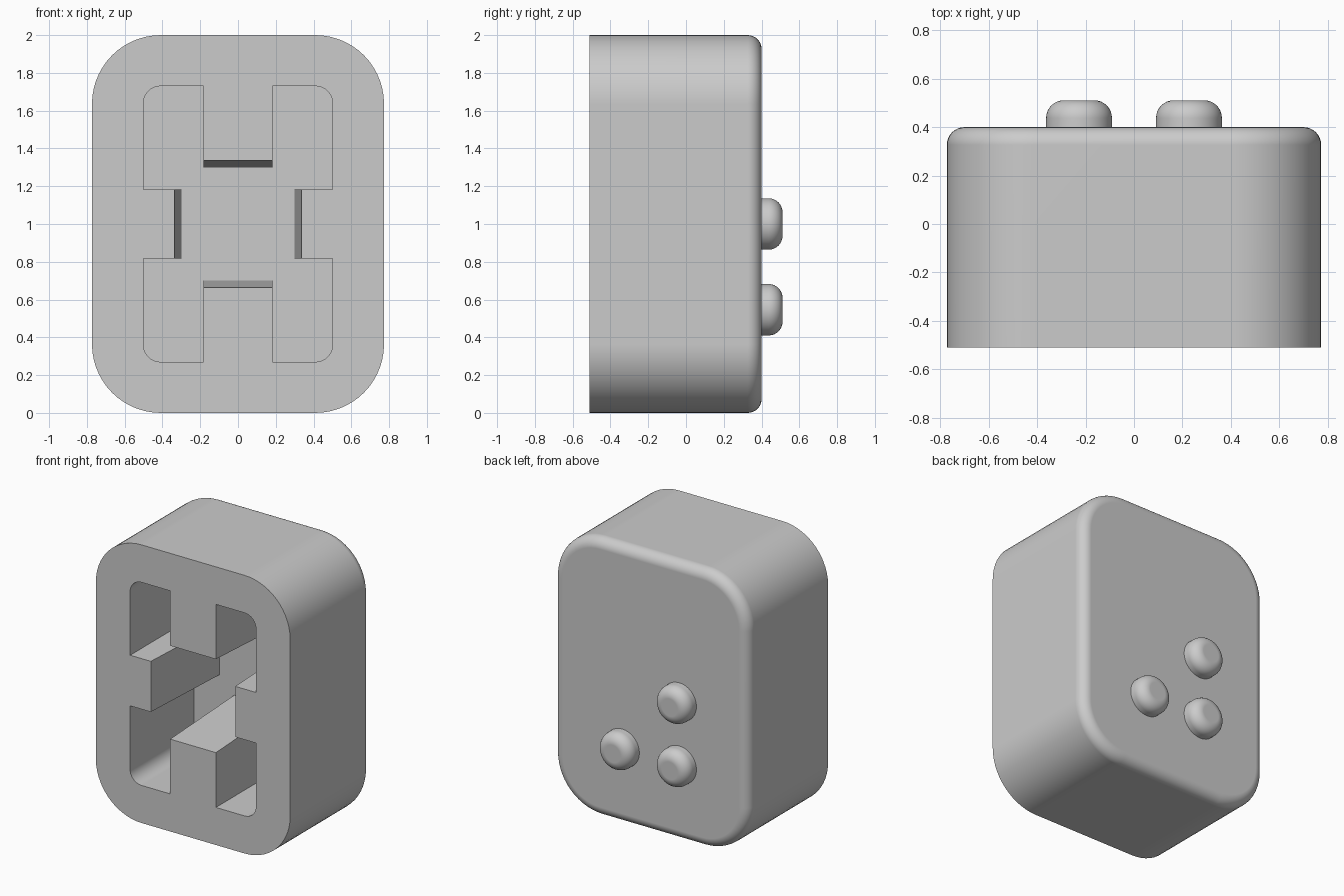
import bpy
import bmesh
from math import cos, sin, pi, radians

cube = bpy.data.objects.get("Cube")
if cube:
    bpy.data.objects.remove(cube, do_unlink=True)

FRONT, BACK, FLOOR = -0.511, 0.4, 0.216
MID = 1.0  # height of the middle

grey = bpy.data.materials.new("plain grey")
grey.use_nodes = True
colour = (0.6, 0.6, 0.6, 1)
grey.diffuse_color = colour
grey.node_tree.nodes["Principled BSDF"].inputs["Base Color"].default_value = colour


def arc(cx, cz, r, steps):
    """Quarter circle from +x to +z."""
    return [(cx + r * cos(pi / 2 * i / steps), cz + r * sin(pi / 2 * i / steps))
            for i in range(steps + 1)]


def four_way(quarter):
    """Mirror a quarter outline into a closed loop."""
    loop = []
    for sx, sz in ((1, 1), (-1, 1), (-1, -1), (1, -1)):
        pts = [(sx * x, sz * z) for x, z in quarter]
        loop += pts if sx * sz > 0 else pts[::-1]
    return loop


def loft(name, front, back, y0, y1, centre=(0, MID), fillet=0):
    """Solid between two outlines, with an optional rounded back rim."""
    bm = bmesh.new()
    rings = [[bm.verts.new((x + centre[0], y, z + centre[1])) for x, z in outline]
             for outline, y in ((front, y0), (back, y1))]
    n = len(front)
    bm.faces.new(rings[0])
    bm.faces.new(rings[1][::-1])
    for i in range(n):
        j = (i + 1) % n
        bm.faces.new((rings[0][i], rings[1][i], rings[1][j], rings[0][j]))
    bmesh.ops.remove_doubles(bm, verts=bm.verts, dist=1e-5)
    bmesh.ops.recalc_face_normals(bm, faces=bm.faces)
    if fillet:
        rim = [e for e in bm.edges if all(abs(v.co.y - y1) < 1e-5 for v in e.verts)]
        bmesh.ops.bevel(bm, geom=rim, offset=fillet, offset_type='OFFSET',
                        segments=8, profile=0.5, affect='EDGES')
    mesh = bpy.data.meshes.new(name)
    bm.to_mesh(mesh)
    bm.free()
    mesh.materials.append(grey)
    obj = bpy.data.objects.new(name, mesh)
    bpy.context.collection.objects.link(obj)
    return obj


def finish(obj):
    """Smooth shading with crisp corners and flat large faces."""
    bpy.ops.object.select_all(action='DESELECT')
    obj.select_set(True)
    bpy.context.view_layer.objects.active = obj
    for mod in list(obj.modifiers):
        bpy.ops.object.modifier_apply(modifier=mod.name)
    bpy.ops.object.shade_smooth_by_angle(angle=radians(30))
    obj.modifiers.new("flat_faces", 'WEIGHTED_NORMAL').keep_sharp = True


def rounded(half_x, half_z, r, steps):
    return four_way(arc(half_x - r, half_z - r, r, steps))


def socket_outline(reach):
    """Rounded opening with four tabs pointing inwards as far as reach."""
    tab = 0.182
    return four_way([(reach, tab), (0.5, tab)] + arc(0.41, 0.639, 0.091, 8)
                    + [(tab, 0.73), (tab, reach)])


# Body with rounded corners and a filleted back
outline = rounded(0.773, 1.0, 0.364, 14)
body = loft("body", outline, outline, FRONT, BACK, fillet=0.073)

# Socket cut into the front, its tabs growing slightly with depth
taper = (0.336 - 0.298) / (FLOOR - FRONT)
start = FRONT - 0.05
cutter = loft("socket_cutter", socket_outline(0.336 + taper * 0.05),
              socket_outline(0.298), start, FLOOR)
cutter.hide_render = True
cut = body.modifiers.new("socket", 'BOOLEAN')
cut.operation, cut.solver, cut.object = 'DIFFERENCE', 'EXACT', cutter
finish(body)
bpy.data.objects.remove(cutter, do_unlink=True)

# Three round buttons on the back
disc = rounded(0.136, 0.136, 0.136, 12)
for name, x, z in (("upper_button", -0.227, 1.0),
                   ("lower_right_button", -0.227, 0.546),
                   ("lower_left_button", 0.227, 0.546)):
    finish(loft(name, disc, disc, BACK - 0.02, 0.511, (x, z), fillet=0.073))
